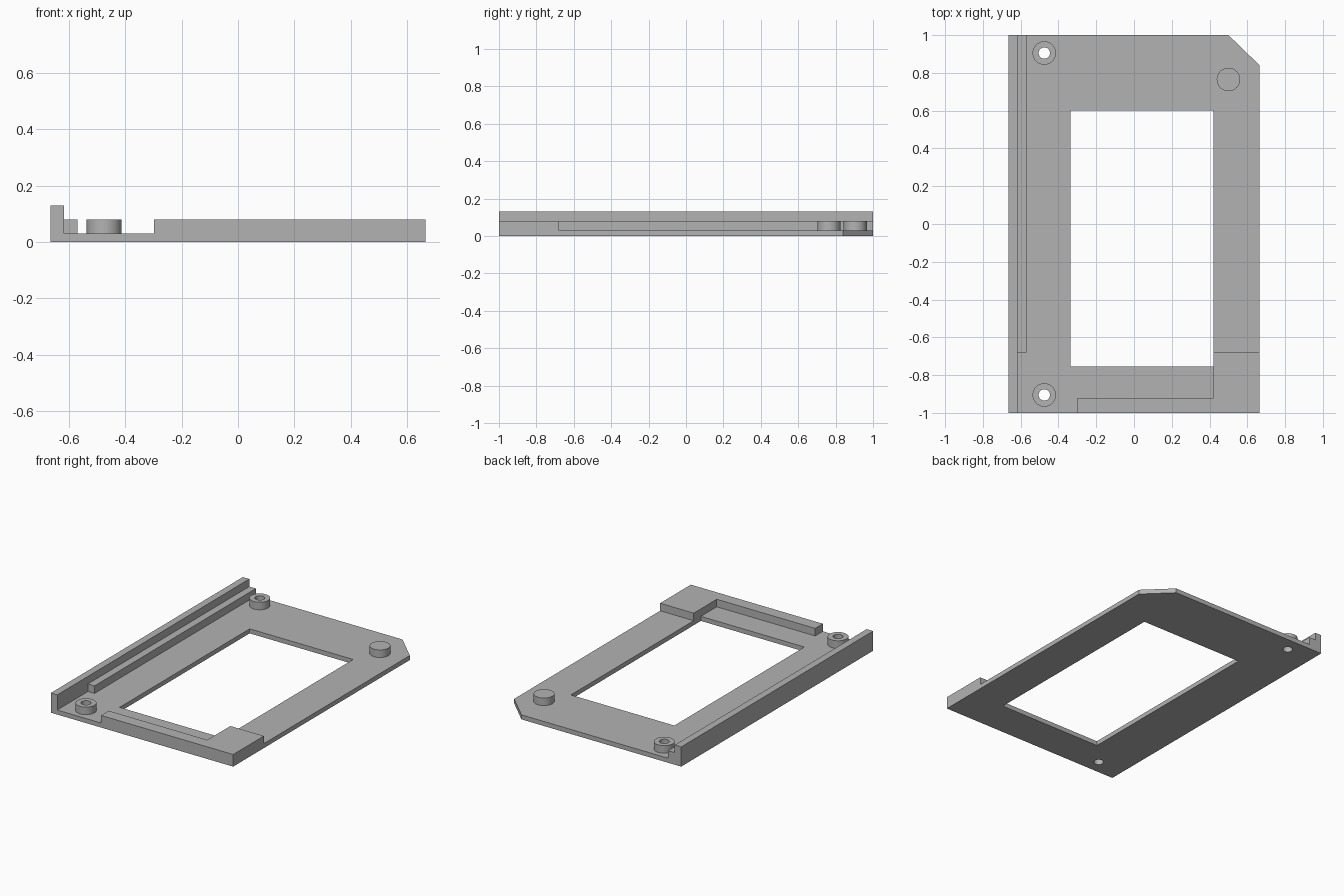
import bpy
import bmesh
from math import cos, sin, tau, radians

cube = bpy.data.objects.get("Cube")
if cube:
    bpy.data.objects.remove(cube, do_unlink=True)

gray = bpy.data.materials.new("plain gray")
gray.use_nodes = True
color = (0.45, 0.45, 0.45, 1)
gray.diffuse_color = color
gray.node_tree.nodes["Principled BSDF"].inputs["Base Color"].default_value = color

W, L = 0.665, 1.0                       # half width and half length
BASE, STEP, WALL = 0.03, 0.08, 0.13     # heights


def rect(x0, x1, y0, y1):
    return [(x0, y0), (x1, y0), (x1, y1), (x0, y1)]


def circle(x, y, r, n=48):
    return [(x + r * cos(tau * i / n), y + r * sin(tau * i / n)) for i in range(n)]


def prism(name, z0, z1, *loops):
    """Extrude an outline from z0 to z1; further loops become holes."""
    curve = bpy.data.curves.new(name, "CURVE")
    curve.dimensions = "2D"
    curve.fill_mode = "BOTH"
    curve.extrude = (z1 - z0) / 2
    for loop in loops:
        spline = curve.splines.new("POLY")
        spline.points.add(len(loop) - 1)
        for point, (x, y) in zip(spline.points, loop):
            point.co = (x, y, 0, 1)
        spline.use_cyclic_u = True
    obj = bpy.data.objects.new(name, curve)
    bpy.context.collection.objects.link(obj)
    bpy.ops.object.select_all(action="DESELECT")
    obj.select_set(True)
    bpy.context.view_layer.objects.active = obj
    bpy.ops.object.convert(target="MESH")
    obj = bpy.context.object
    obj.name = name

    # Weld the caps to the sides and set the part at its height
    bm = bmesh.new()
    bm.from_mesh(obj.data)
    bmesh.ops.remove_doubles(bm, verts=bm.verts, dist=0.0001)
    bmesh.ops.dissolve_limit(bm, angle_limit=radians(1), verts=bm.verts, edges=bm.edges)
    bmesh.ops.translate(bm, verts=bm.verts, vec=(0, 0, (z0 + z1) / 2))
    bmesh.ops.recalc_face_normals(bm, faces=bm.faces)
    bm.to_mesh(obj.data)
    bm.free()
    obj.data.materials.clear()
    obj.data.materials.append(gray)
    bpy.ops.object.shade_smooth_by_angle(angle=radians(30))
    return obj


# Base plate with a clipped corner, a window and two screw holes
POST_X, POST_Y, POST_R, HOLE_R = -0.475, 0.905, 0.062, 0.03
outline = [(-W, -L), (W, -L), (W, 0.84), (0.5, L), (-W, L)]
holes = [circle(POST_X, side * POST_Y, HOLE_R) for side in (1, -1)]
prism("base_plate", 0, BASE, outline, rect(-0.335, 0.42, -0.755, 0.6), *holes)

# Tall wall and the lower ledge inside it
prism("right_wall", BASE, WALL, rect(-W, -0.618, -L, L))
prism("right_ledge", BASE, STEP, rect(-0.618, -0.57, -0.68, L))

# Raised lip along the front that widens into a corner block
prism("front_lip", BASE, STEP,
      [(-0.298, -L), (W, -L), (W, -0.68), (0.42, -0.68), (0.42, -0.92), (-0.298, -0.92)])

# Hollow screw posts and a solid peg
for name, side in (("back_post", 1), ("front_post", -1)):
    y = side * POST_Y
    prism(name, BASE, STEP, circle(POST_X, y, POST_R), circle(POST_X, y, HOLE_R))
prism("peg", BASE, STEP, circle(0.5, 0.765, POST_R))
